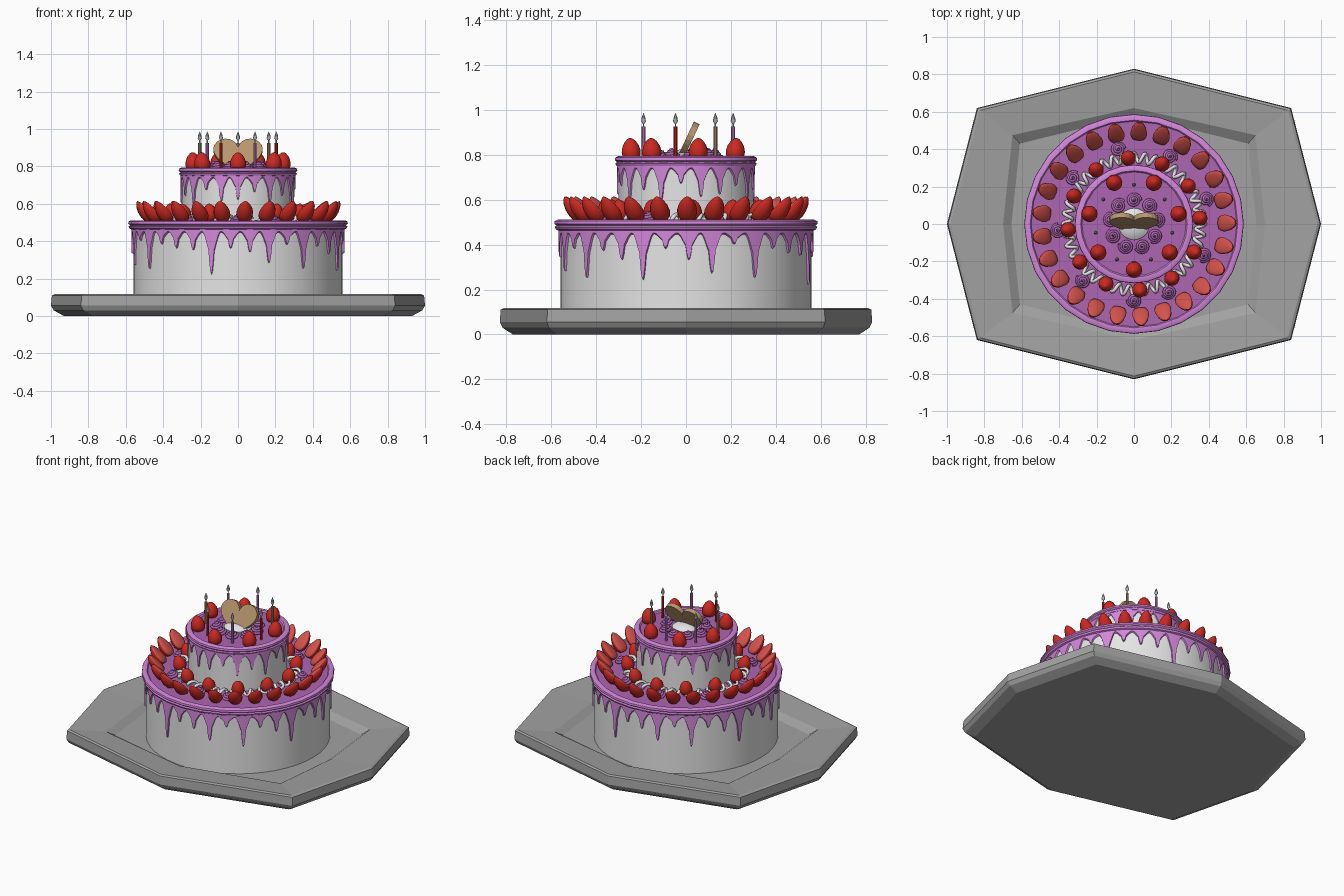
import bpy, bmesh, math
from math import sin, cos, pi, radians
from mathutils import Matrix

if "Cube" in bpy.data.objects:
    bpy.data.objects.remove(bpy.data.objects["Cube"])


def material(name, r, g, b):
    m = bpy.data.materials.new(name)
    m.diffuse_color = (r, g, b, 1)
    m.use_nodes = True
    m.node_tree.nodes["Principled BSDF"].inputs["Base Color"].default_value = m.diffuse_color
    return m


GREY = material("plate grey", .36, .36, .36)
WHITE = material("cream white", .78, .78, .78)
ICING = material("orchid icing", .65, .24, .70)
PLUM = material("plum icing", .42, .13, .44)
RED = material("berry red", .60, .022, .015)
PINK = material("cut berry", .66, .085, .07)
TAN = material("biscuit", .48, .31, .16)
SILVER = material("silver", .45, .47, .48)


def link(name, data, matrix=None):
    ob = bpy.data.objects.new(name, data)
    bpy.context.collection.objects.link(ob)
    if matrix is not None:
        ob.matrix_world = matrix
    return ob


def rings_mesh(name, rings, mats, cap_start=True, cap_end=True, smooth=None):
    """Join equal-length closed rings of points into a skin."""
    bm = bmesh.new()
    vs = [[bm.verts.new(p) for p in ring] for ring in rings]
    n = len(vs[0])
    for a, b in zip(vs, vs[1:]):
        for i in range(n):
            j = (i + 1) % n
            bm.faces.new((a[i], a[j], b[j], b[i]))
    if cap_start:
        bm.faces.new(vs[0][::-1])
    if cap_end:
        bm.faces.new(vs[-1])
    bm.normal_update()
    me = bpy.data.meshes.new(name)
    bm.to_mesh(me)
    bm.free()
    for m in mats:
        me.materials.append(m)
    if smooth:
        me.shade_smooth()
        me.set_sharp_from_angle(angle=radians(smooth))
    return me


def circle(r, z, n):
    return [(r * cos(2 * pi * i / n), r * sin(2 * pi * i / n), z) for i in range(n)]


def lathe(name, profile, n, mat, cap0=True, cap1=True, smooth=40):
    return rings_mesh(name, [circle(r, z, n) for r, z in profile], [mat], cap0, cap1, smooth)


def around(angle, r, z, tilt=0):
    """Place at an angle on a circle, leaning outward by tilt degrees."""
    a = radians(angle)
    return (Matrix.Translation((r * cos(a), r * sin(a), z))
            @ Matrix.Rotation(a - pi / 2, 4, 'Z') @ Matrix.Rotation(-radians(tilt), 4, 'X'))


def tube(name, points, radius, mat, cyclic=False):
    cu = bpy.data.curves.new(name, 'CURVE')
    cu.dimensions = '3D'
    cu.bevel_depth = radius
    cu.bevel_resolution = 1
    cu.use_fill_caps = True
    sp = cu.splines.new('POLY')
    sp.points.add(len(points) - 1)
    for p, q in zip(sp.points, points):
        p.co = (*q, 1)
    sp.use_cyclic_u = cyclic
    cu.materials.append(mat)
    return cu


# Eight-sided plate with a raised rim and sunken middle
def octagon(a, bx, by, c, z):
    return [(a, 0, z), (bx, by, z), (0, c, z), (-bx, by, z),
            (-a, 0, z), (-bx, -by, z), (0, -c, z), (bx, -by, z)]


def outer(s, z):
    return octagon(s, .84 * s, .62 * s, .83 * s, z)


link("plate", rings_mesh("plate", [
    outer(.93, 0), outer(.985, .03), outer(1, .055), outer(.995, .11), outer(.98, .117),
    octagon(.70, .65, .475, .62, .10), octagon(.655, .61, .43, .58, .07)], [GREY]))

# Cake tiers
link("lower_tier", lathe("lower_tier", [(.56, .06), (.56, .495)], 48, WHITE))
link("upper_tier", lathe("upper_tier", [(.30, .49), (.30, .775)], 48, WHITE))

# Icing tops and rolled rims
link("lower_icing_top", lathe("lower_icing_top", [(.56, .48), (.56, .503)], 32, PLUM))
link("upper_icing_top", lathe("upper_icing_top", [(.295, .76), (.295, .784)], 32, PLUM))


def rim(name, r, z):
    prof = [(r - .02, z - .045), (r - .005, z - .037), (r, z - .026), (r - .008, z - .02),
            (r + .002, z - .012), (r, z), (r - .012, z + .006), (r - .03, z + .005),
            (r - .04, z - .008)]
    link(name, lathe(name, prof, 28, ICING, False, False, 35))


rim("lower_icing_rim", .585, .505)
rim("upper_icing_rim", .315, .788)


# Dripping icing: a thin skirt whose lower edge follows rounded fingers
def drips(name, r, top, valley, tips, start, thick):
    count, per = len(tips), 20
    rows = [[], [], [], []]
    for i in range(count * per):
        k = int(i / per + .5) % count
        u = 2 * (i / per - int(i / per + .5))
        finger = math.sqrt(max(0, 1 - (u / .24) ** 2))
        z = valley - (valley - tips[k]) * (.55 * (.5 + .5 * cos(pi * u)) + .45 * finger)
        a = radians(start - 90) + 2 * pi * i / (count * per)
        for row, (rad, h) in zip(rows, [(r, z), (r + thick, z + .008),
                                        (r + thick, top - .004), (r, top)]):
            row.append((rad * cos(a), rad * sin(a), h))
    link(name, rings_mesh(name, rows, [ICING], False, False, 40))


drips("lower_drips", .557, .49, .445,
      [.36, .34, .28, .38, .25, .37, .33, .24, .38, .33, .27, .40, .25, .38, .36, .35, .22] * 2,
      -4, .012)
drips("upper_drips", .297, .775, .735, [.62, .66, .60, .64, .59, .67, .61] * 3, 0, .010)

# Strawberries: whole ones and sliced ones with a paler, flatter inner side
BERRY = [(.012, 0), (.032, .005), (.043, .022), (.045, .042), (.039, .066),
         (.026, .088), (.012, .1), (.003, .104)]
whole = lathe("strawberry", BERRY, 14, RED, smooth=60)
slice_rings = [[(x, y if y > 0 else y * .3, z * 1.3) for x, y, z in circle(r, z, 14)]
               for r, z in BERRY]
sliced = rings_mesh("strawberry_slice", slice_rings, [RED, PINK], smooth=50)
for f in sliced.polygons:
    if f.center.y < -.001 and f.normal.y < -.3:
        f.material_index = 1

for i in range(25):
    link(f"strawberry_slice_{i+1}", sliced, around(87 + i * 14.4, .45, .515, 43))
for i in range(7):
    link(f"top_strawberry_{i+1}", whole, around(270 + i * 360 / 7, .24, .775, 6)
         @ Matrix.Scale(.97, 4))
for i in range(12):
    link(f"inner_strawberry_{i+1}", whole, around(5 + i * 30, .345, .51, 15)
         @ Matrix.Scale(.9, 4))

# Piped cream coil around the foot of the upper tier
coil = []
for i in range(360):
    t, w = 2 * pi * i / 360, 2 * pi * i / 9
    rad = .355 + .026 * cos(w)
    coil.append((rad * cos(t), rad * sin(t), .518 + .016 * sin(w)))
link("piped_cream", tube("piped_cream", coil, .010, WHITE, True))

# Icing rosettes: rising spirals
spiral = []
for i in range(49):
    t = i / 48
    rad = .034 * (1 - t) + .001
    spiral.append((rad * cos(t * 6 * pi), rad * sin(t * 6 * pi), .008 + .03 * t))
rosette = tube("rosette", spiral, .009, PLUM)
for i, a in enumerate([19, 62, 102, 143, 185, 228, 270, 297, 336]):
    link(f"lower_rosette_{i+1}", rosette, around(a, .405, .505, 12))
for i in range(9):
    link(f"top_rosette_{i+1}", rosette, around(10 + i * 40, .125, .785, 8))
link("top_cream", lathe("top_cream", [(.08, .78), (.085, .80), (.06, .818), (.02, .825)],
                        20, WHITE))

# Heart biscuit leaning back in the middle
heart = []
for i in range(40):
    t = 2 * pi * i / 40
    heart.append((.132 * sin(t) ** 3,
                  .0085 * (13 * cos(t) - 5 * cos(2 * t) - 2 * cos(3 * t) - cos(4 * t)) + .1))
heart_me = rings_mesh("heart_biscuit", [[(x, y, z) for x, z in heart] for y in (-.014, .014)],
                      [TAN])
link("heart_biscuit", heart_me, Matrix.Translation((0, -.03, .775))
     @ Matrix.Rotation(radians(-25), 4, 'X') @ Matrix.Scale(.92, 4, (0, 0, 1)))

# Candles with silver flames
flame = lathe("flame", [(.003, .925), (.003, .937), (.011, .95), (.009, .965), (.001, .986)],
              8, SILVER)
sticks = {m.name: lathe("candle", [(.0085, .775), (.0085, .926)], 8, m)
          for m in (ICING, TAN, RED)}
for i, m in enumerate([ICING, TAN, RED, ICING, RED, TAN, ICING]):
    place = around(90 - i * 360 / 7, .21, 0)
    link(f"candle_{i+1}", sticks[m.name], place)
    link(f"flame_{i+1}", flame, place)
